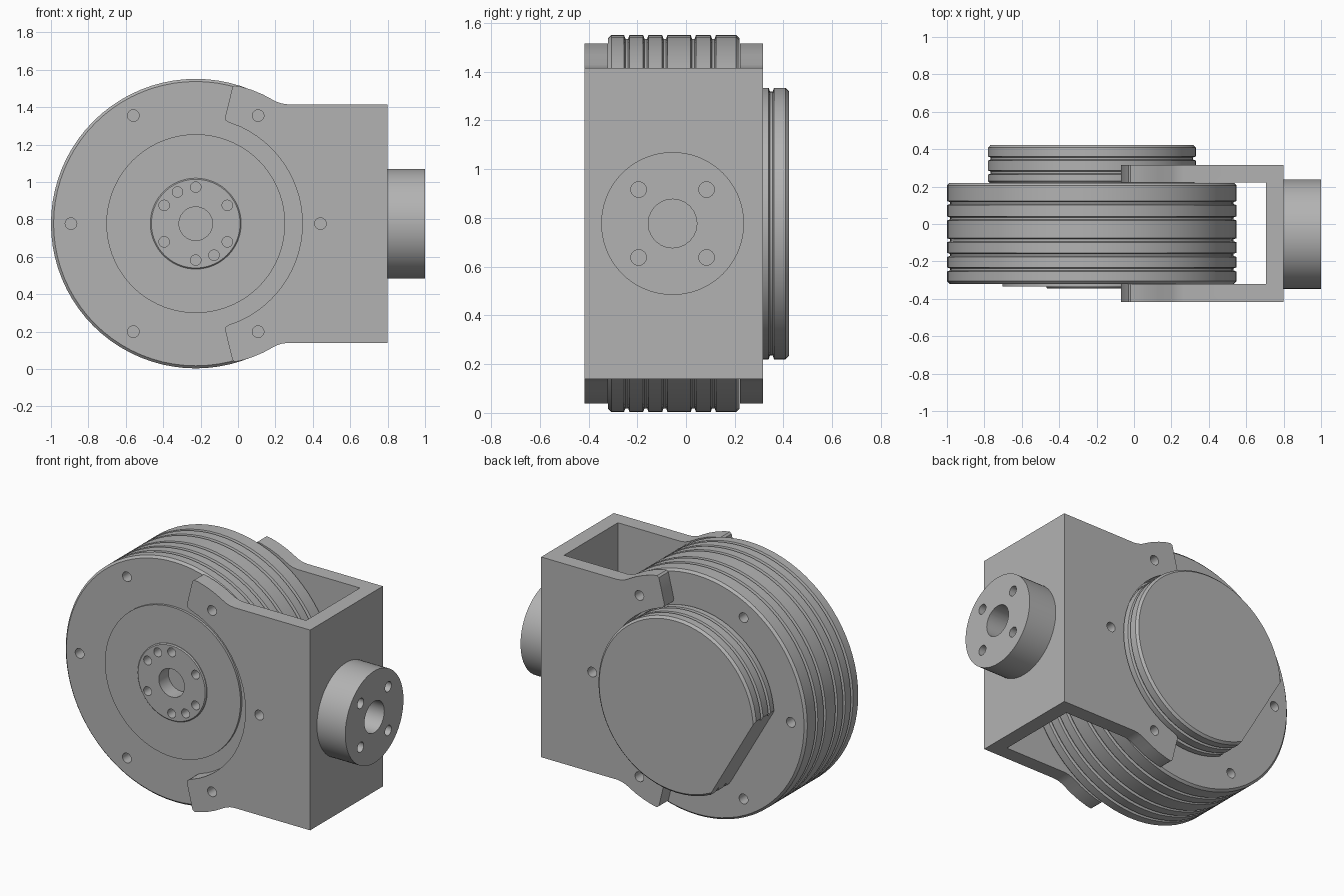
import bpy, bmesh
from math import sin, cos, radians, tau
from mathutils import Vector

if "Cube" in bpy.data.objects:
    bpy.data.objects.remove(bpy.data.objects["Cube"], do_unlink=True)

CX, CZ = -0.226, 0.777      # drum axis
FY = -0.055                 # flange axis in y
R = 0.774

grey = bpy.data.materials.new("machined grey")
grey.use_nodes = True
COLOUR = (0.45, 0.45, 0.45, 1)
grey.diffuse_color = COLOUR
grey.node_tree.nodes["Principled BSDF"].inputs["Base Color"].default_value = COLOUR


def make(name, bm):
    bmesh.ops.recalc_face_normals(bm, faces=bm.faces)
    mesh = bpy.data.meshes.new(name)
    bm.to_mesh(mesh)
    bm.free()
    mesh.materials.append(grey)
    ob = bpy.data.objects.new(name, mesh)
    bpy.context.collection.objects.link(ob)
    return ob


def along_y(r, a, t):
    return (CX + r * cos(a), t, CZ + r * sin(a))


def along_x(r, a, t):
    return (t, FY + r * cos(a), CZ + r * sin(a))


def lathe(bm, profile, place, steps=72, centre=(0, 0)):
    """Revolve (radius, height) points; centre is (radius, angle) off the axis."""
    off = Vector(place(*centre, 0)) - Vector(place(0, 0, 0))
    rings = [[bm.verts.new(Vector(place(r, tau * i / steps, t)) + off)
              for i in range(steps)] for r, t in profile]
    for a, b in zip(rings, rings[1:]):
        for i in range(steps):
            j = (i + 1) % steps
            bm.faces.new((a[i], a[j], b[j], b[i]))
    bm.faces.new(rings[0])
    bm.faces.new(rings[-1])


def ribbed(radius, y0, y1, grooves, depth=0.016, half=0.011, chamfer=0.014):
    pts = [(radius - chamfer, y0), (radius, y0 + chamfer)]
    for g in grooves:
        pts += [(radius, g - half), (radius - depth, g - half / 2),
                (radius - depth, g + half / 2), (radius, g + half)]
    return pts + [(radius, y1 - chamfer), (radius - chamfer, y1)]


def drill(ob, holes, place):
    """Cut round holes given as (radius, off-axis distance, degrees, from, to)."""
    bm = bmesh.new()
    for r, dist, deg, t0, t1 in holes:
        lathe(bm, [(r, t0), (r, t1)], place, 24, (dist, radians(deg)))
    subtract(ob, make("hole_cutter", bm))


def subtract(ob, cutter):
    cutter.hide_render = True
    mod = ob.modifiers.new("cut", 'BOOLEAN')
    mod.operation = 'DIFFERENCE'
    mod.solver = 'EXACT'
    mod.object = cutter
    bpy.context.view_layer.objects.active = ob
    bpy.ops.object.modifier_apply(modifier="cut")
    bpy.data.objects.remove(cutter, do_unlink=True)


def smooth(ob):
    bpy.ops.object.select_all(action='DESELECT')
    ob.select_set(True)
    bpy.context.view_layer.objects.active = ob
    bpy.ops.object.shade_smooth_by_angle(angle=radians(25))


bolts = [(0.031, 0.667, d, *span) for d in range(0, 360, 60)
         for span in ((-0.5, -0.25), (0.15, 0.5))]

# Ribbed main drum
bm = bmesh.new()
lathe(bm, ribbed(R, -0.32, 0.22, (-0.243, -0.165, -0.087, 0.03, 0.112)), along_y, 80)
drum = make("drum", bm)
drill(drum, bolts + [(0.12, 0, 0, -0.5, -0.2)]
      + [(0.033, 0.195, d, -0.5, -0.22) for d in (30, 90, 120, 150, 210, 270, 300, 330)],
      along_y)

# Raised front disc and drilled hub
bm = bmesh.new()
lathe(bm, [(0.478, -0.31), (0.478, -0.335)], along_y)
disc = make("front_disc", bm)
drill(disc, [(0.243, 0, 0, -0.5, 0)], along_y)
bm = bmesh.new()
lathe(bm, [(0.243, -0.2), (0.243, -0.34), (0.237, -0.346)], along_y)
hub = make("hub", bm)
drill(hub, [(0.09, 0, 0, -0.5, -0.25)]
      + [(0.028, 0.195, d, -0.5, -0.26) for d in (30, 90, 120, 150, 210, 270, 300, 330)],
      along_y)

# Rear cover with one flat side
bm = bmesh.new()
lathe(bm, ribbed(0.557, 0.215, 0.422, (0.275, 0.35)), along_y)
normal = Vector((cos(radians(210)), 0, sin(radians(210))))
cut = bmesh.ops.bisect_plane(bm, geom=bm.verts[:] + bm.edges[:] + bm.faces[:],
                             plane_co=Vector((CX, 0, CZ)) + normal * 0.456,
                             plane_no=normal, clear_outer=True)
bmesh.ops.contextual_create(
    bm, geom=[g for g in cut["geom_cut"] if isinstance(g, bmesh.types.BMEdge)])
cover = make("rear_cover", bm)

# Fork bracket: mirrored outline extruded, then hollowed
upper = [(1.026, 0.638), (0.49, 0.638), (0.46, 0.642), (0.43, 0.652), (0.36, 0.69),
         (0.30, 0.715), (0.24, 0.733), (0.208, 0.738), (0.196, 0.728), (0.157, 0.568),
         (0.16, 0.552), (0.175, 0.542)]
arc = [(0.57 * cos(radians(a)), 0.57 * sin(radians(a))) for a in range(65, -66, -5)]
outline = upper + arc + [(x, -z) for x, z in reversed(upper)]
bm = bmesh.new()
face = bm.faces.new([bm.verts.new((CX + x, -0.416, CZ + z)) for x, z in outline])
ext = bmesh.ops.extrude_face_region(bm, geom=[face])
bmesh.ops.translate(bm, vec=(0, 0.732, 0),
                    verts=[v for v in ext["geom"] if isinstance(v, bmesh.types.BMVert)])
bracket = make("fork_bracket", bm)
bm = bmesh.new()
bmesh.ops.create_cube(bm, size=1)
bmesh.ops.scale(bm, vec=(1.7, 0.542, 2), verts=bm.verts)
bmesh.ops.translate(bm, vec=(0.705 - 0.85, -0.05, CZ), verts=bm.verts)
subtract(bracket, make("pocket_cutter", bm))
drill(bracket, bolts, along_y)

# Side flange
bm = bmesh.new()
lathe(bm, [(0.293, 0.79), (0.293, 1.0)], along_x)
flange = make("side_flange", bm)
drill(flange, [(0.1, 0, 0, 0.801, 1.1)]
      + [(0.032, 0.197, d, 0.801, 1.1) for d in (45, 135, 225, 315)], along_x)

for part in (drum, disc, hub, cover, bracket, flange):
    smooth(part)
